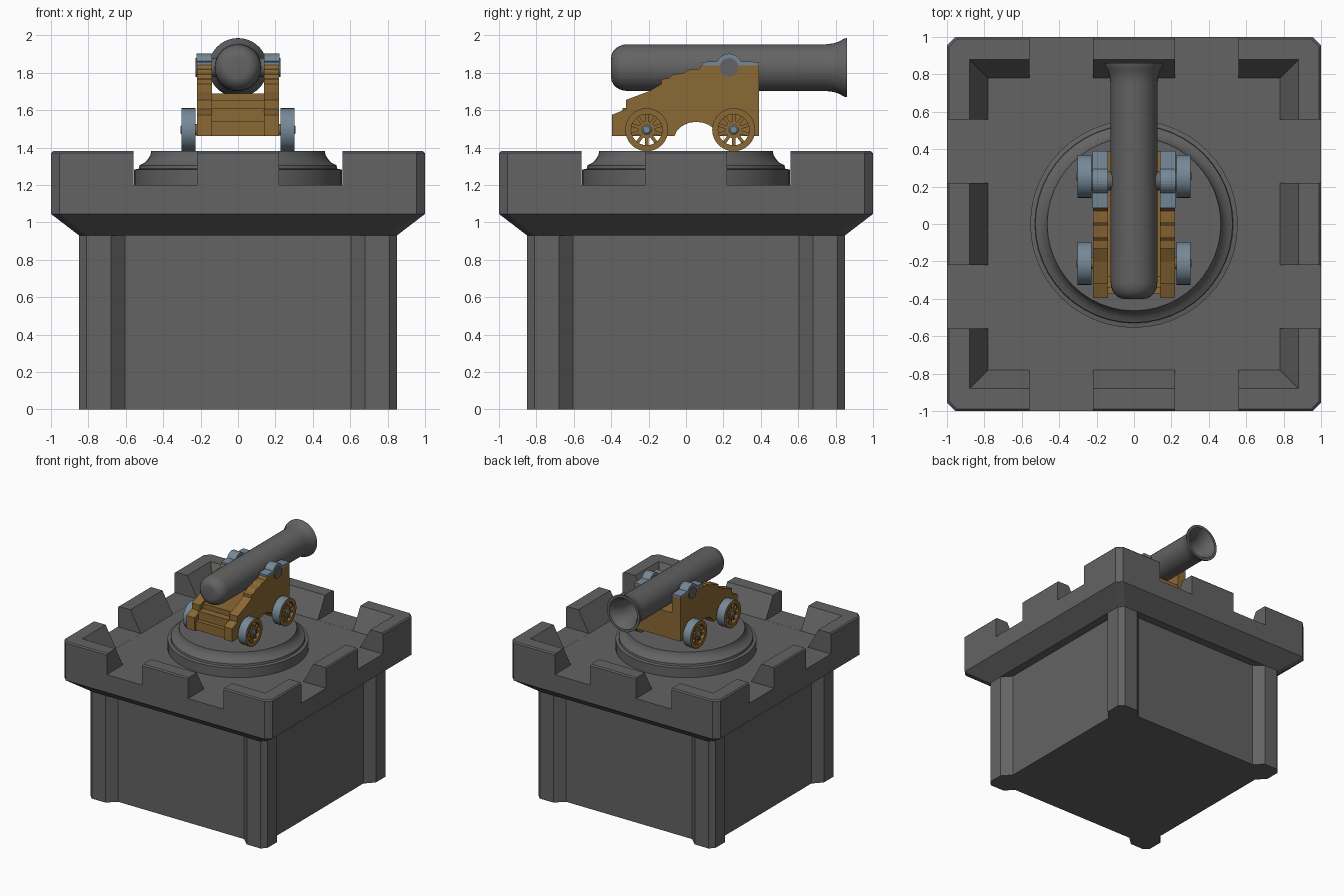
import bpy, bmesh, math
from mathutils import Matrix, Vector

if "Cube" in bpy.data.objects:
    bpy.data.objects.remove(bpy.data.objects["Cube"])


def material(name, rgb):
    m = bpy.data.materials.new(name)
    m.diffuse_color = (*rgb, 1)
    m.use_nodes = True
    m.node_tree.nodes["Principled BSDF"].inputs["Base Color"].default_value = m.diffuse_color
    return m


STONE = material("dark_grey", (0.125, 0.125, 0.125))
WOOD = material("brown_wood", (0.26, 0.14, 0.035))
STEEL = material("blue_grey_steel", (0.18, 0.25, 0.31))
ALONG_Y = Matrix.Rotation(-math.pi / 2, 4, 'X')
ALONG_X = Matrix.Rotation(math.pi / 2, 4, 'Y')


def finish(bm, name, mat, smooth=False):
    bmesh.ops.recalc_face_normals(bm, faces=bm.faces)
    me = bpy.data.meshes.new(name)
    bm.to_mesh(me)
    bm.free()
    me.materials.append(mat)
    ob = bpy.data.objects.new(name, me)
    bpy.context.collection.objects.link(ob)
    if smooth:
        bpy.ops.object.select_all(action='DESELECT')
        ob.select_set(True)
        bpy.context.view_layer.objects.active = ob
        bpy.ops.object.shade_smooth_by_angle(angle=math.radians(32))
    return ob


def loft(bm, rings, closed=False):
    """Skin between equal rings of points; cap the ends unless closed."""
    vr = [[bm.verts.new(p) for p in r] for r in rings]
    n = len(vr[0])
    pairs = list(zip(vr, vr[1:])) + ([(vr[-1], vr[0])] if closed else [])
    for a, b in pairs:
        for i in range(n):
            j = (i + 1) % n
            bm.faces.new((a[i], a[j], b[j], b[i]))
    if not closed:
        bm.faces.new(vr[0])
        bm.faces.new(vr[-1])


def lathe(name, mat, profile, segs=32, mtx=Matrix(), closed=False):
    """Revolve (radius, height) points about z, then place with mtx."""
    bm = bmesh.new()
    ang = [2 * math.pi * i / segs for i in range(segs)]
    loft(bm, [[mtx @ Vector((r * math.cos(a), r * math.sin(a), t)) for a in ang]
              for r, t in profile], closed)
    return finish(bm, name, mat, True)


def side_plate(name, mat, outline, x0, x1):
    """Extrude a (y, z) outline across x."""
    bm = bmesh.new()
    loft(bm, [[(x, y, z) for y, z in outline] for x in (x0, x1)])
    return finish(bm, name, mat)


def add_box(bm, lo, hi, mtx=Matrix()):
    lo, hi = Vector(lo), Vector(hi)
    bmesh.ops.create_cube(bm, size=1, matrix=mtx @ Matrix.Translation((lo + hi) / 2)
                          @ Matrix.Diagonal((*(hi - lo), 1)))


def arc(cy, cz, r, a0, a1, n):
    return [(cy + r * math.cos(math.radians(a0 + (a1 - a0) * i / n)),
             cz + r * math.sin(math.radians(a0 + (a1 - a0) * i / n))) for i in range(n + 1)]


# Tower body with chamfered corner piers
corner = [(0.78, 0.605), (0.85, 0.68), (0.85, 0.81), (0.81, 0.85), (0.68, 0.85), (0.605, 0.78)]
plan = []
for k in range(4):
    rot = Matrix.Rotation(k * math.pi / 2, 2)
    plan += [rot @ Vector(p) for p in corner]
bm = bmesh.new()
loft(bm, [[(p.x, p.y, z) for p in plan] for z in (0, 0.94)])
finish(bm, "tower_body", STONE)


# Flared cap with a sloped parapet
def cut_square(s, c, z):
    pts = []
    for k in range(4):
        rot = Matrix.Rotation(k * math.pi / 2, 2)
        pts += [(*(rot @ Vector(p)), z) for p in ((s, s - c), (s - c, s))]
    return pts


bm = bmesh.new()
loft(bm, [cut_square(*a) for a in ((0.85, 0.04, 0.93), (1, 0.045, 1.045), (1, 0.045, 1.37),
                                   (0.99, 0.042, 1.38), (0.88, 0.002, 1.38), (0.78, 0.002, 1.2))])
cap = finish(bm, "battlement", STONE)

# Crenel notches
bm = bmesh.new()
for k in range(4):
    for s in (-0.56, 0.22):
        add_box(bm, (s, 0.7, 1.2005), (s + 0.34, 1.1, 1.5), Matrix.Rotation(k * math.pi / 2, 4, 'Z'))
cutter = finish(bm, "notch_cutter", STONE)
cutter.hide_render = True
mod = cap.modifiers.new("notches", 'BOOLEAN')
mod.operation, mod.solver, mod.object = 'DIFFERENCE', 'EXACT', cutter
bpy.context.view_layer.objects.active = cap
bpy.ops.object.modifier_apply(modifier=mod.name)
bpy.data.objects.remove(cutter)

# Round moulded pedestal
lathe("pedestal", STONE, [(0.555, 1.19), (0.555, 1.282), (0.53, 1.287), (0.527, 1.305),
                          (0.50, 1.318), (0.48, 1.34), (0.468, 1.36), (0.464, 1.38)], 48)

# Barrel: rounded breech, flared muzzle, hollow bore
breech = [(r, t) for t, r in arc(-0.31, 0.055, 0.07, 180, 90, 6)]
breech = [(r, -0.31 + (t + 0.31) * 90 / 70) for r, t in breech]
barrel = breech + [(0.125, 0.75), (0.13, 0.79), (0.14, 0.82), (0.155, 0.845), (0.158, 0.86),
                   (0.135, 0.86), (0.115, 0.83), (0.097, 0.79), (0.088, 0.73), (0.085, 0.45)]
lathe("barrel", STONE, barrel, 40, Matrix.Translation((0, 0, 1.827)) @ ALONG_Y)

# Trunnion pin
lathe("trunnion", STONE, [(0.05, -0.228), (0.05, 0.228)], 24,
      Matrix.Translation((0, 0.23, 1.828)) @ ALONG_X)

# Carriage cheeks and their trunnion straps
cheek = [(-0.395, 1.462), (-0.395, 1.575), (-0.32, 1.605), (-0.32, 1.655), (-0.20, 1.70),
         (-0.13, 1.74), (-0.13, 1.765), (-0.09, 1.772), (-0.07, 1.79), (-0.01, 1.80),
         (0.01, 1.815), (0.07, 1.82), (0.085, 1.84), (0.39, 1.84), (0.39, 1.462)]
cheek += [(0.19, 1.462)] + [(0.055 + 1.25 * (y - 0.055), z)
                           for y, z in arc(0.055, 1.442, 0.095, 12, 168, 10)] + [(-0.08, 1.462)]
strap = [(0.085, 1.838), (0.085, 1.857)] + arc(0.23, 1.832, 0.07, 155, 25, 10) + [(0.39, 1.857), (0.39, 1.838)]
for side, s in (("left", -1), ("right", 1)):
    side_plate(side + "_cheek", WOOD, cheek, s * 0.14, s * 0.22)
    side_plate(side + "_strap", STEEL, strap, s * 0.14, s * 0.221)

# Stepped bed and cross beams between the cheeks
bm = bmesh.new()
for y0, y1, z0, z1 in ((-0.375, -0.12, 1.462, 1.54), (-0.34, -0.1, 1.54, 1.612),
                       (-0.28, 0.35, 1.54, 1.655), (0.2, 0.388, 1.462, 1.69)):
    add_box(bm, (-0.145, y0, z0), (0.145, y1, z1))
finish(bm, "carriage_bed", WOOD)

# Axles and spoked wheels with steel tyres
for label, y in (("front", 0.255), ("rear", -0.21)):
    at = Matrix.Translation((0, y, 1.495))
    lathe(label + "_axle", WOOD, [(0.03, -0.24), (0.03, 0.24)], 16, at @ ALONG_X)
    for side, s in (("left", -1), ("right", 1)):
        name = f"{label}_{side}_"
        place = at @ Matrix.Translation((s * 0.265, 0, 0)) @ ALONG_X
        rim = lathe(name + "wheel_rim", WOOD, [(0.083, -0.037), (0.115, -0.037), (0.115, 0.037),
                                               (0.083, 0.037)], 32, place, True)
        rim.data.materials.append(STEEL)
        for p in rim.data.polygons:
            d = p.center - place.translation
            if abs(p.normal.x) < 0.5 and math.hypot(d.y, d.z) > 0.1:
                p.material_index = 1
        bm = bmesh.new()
        for k in range(10):
            add_box(bm, (0.03, -0.009, -0.025), (0.088, 0.009, 0.025),
                    place @ Matrix.Rotation(k * math.pi / 5, 4, 'Z'))
        finish(bm, name + "wheel_spokes", WOOD)
        lathe(name + "wheel_boss", WOOD, [(0.045, -0.032), (0.045, 0.032)], 20, place)
        lathe(name + "hub_cap", STEEL, [(0.026, s * 0.02), (0.026, s * 0.036), (0.018, s * 0.042)], 16, place)
